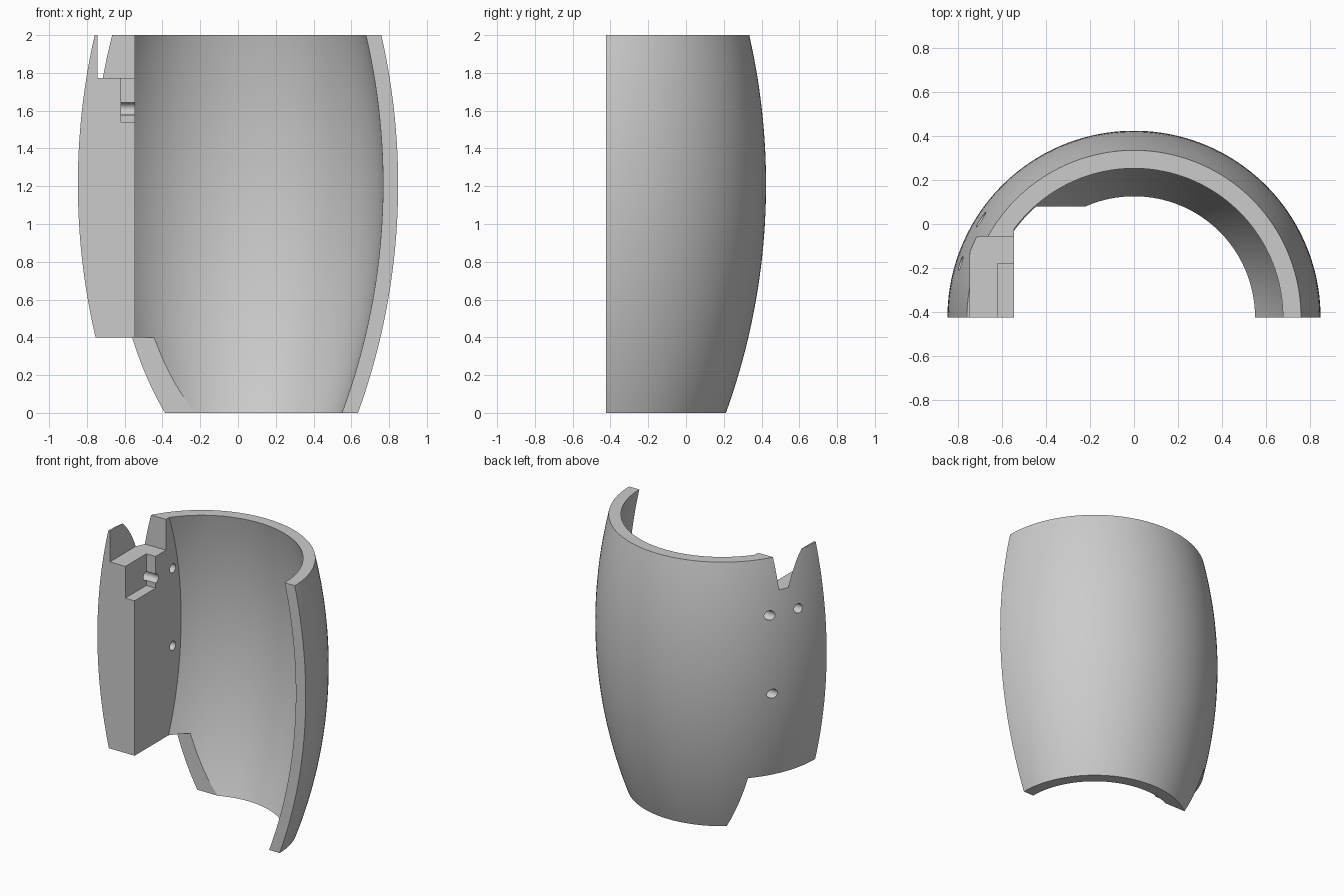
import bpy, bmesh, math
from mathutils import Matrix, Vector

cube = bpy.data.objects.get("Cube")
if cube:
    bpy.data.objects.remove(cube, do_unlink=True)

AXIS_Y = -0.424      # centre line of the barrel, also its flat front plane
BULGE_Z = 1.21       # height of the widest point
BULGE_R = 0.848
ARC_R = 3.55
WALL = 0.08
SEGMENTS = 144


def make_object(name, bm):
    bmesh.ops.recalc_face_normals(bm, faces=bm.faces)
    mesh = bpy.data.meshes.new(name)
    bm.to_mesh(mesh)
    bm.free()
    obj = bpy.data.objects.new(name, mesh)
    bpy.context.collection.objects.link(obj)
    return obj


def barrel(name, inset, z_low, z_high, rows=36):
    """Solid of revolution with an arc profile."""
    bm = bmesh.new()
    arc = ARC_R - inset
    rings = []
    for i in range(rows + 1):
        z = z_low + (z_high - z_low) * i / rows
        r = BULGE_R - ARC_R + math.sqrt(arc ** 2 - (z - BULGE_Z) ** 2)
        ring = []
        for j in range(SEGMENTS):
            a = math.tau * (j + 0.5) / SEGMENTS
            ring.append(bm.verts.new((r * math.cos(a), AXIS_Y + r * math.sin(a), z)))
        rings.append(ring)
    for low, high in zip(rings, rings[1:]):
        for j in range(SEGMENTS):
            k = (j + 1) % SEGMENTS
            bm.faces.new((low[j], low[k], high[k], high[j]))
    bm.faces.new(rings[0])
    bm.faces.new(rings[-1])
    return make_object(name, bm)


def box(name, low, high):
    low, high = Vector(low), Vector(high)
    bm = bmesh.new()
    bmesh.ops.create_cube(bm, size=1, matrix=Matrix.Translation((low + high) / 2)
                          @ Matrix.Diagonal((*(high - low), 1)))
    return make_object(name, bm)


def cross_pin(name, y, z):
    bm = bmesh.new()
    bmesh.ops.create_cone(bm, cap_ends=True, segments=32, radius1=0.033, radius2=0.033,
                          depth=0.6, matrix=Matrix.Translation((-0.7, y, z))
                          @ Matrix.Rotation(math.pi / 2, 4, "Y"))
    return make_object(name, bm)


def cut(target, cutter):
    """Subtract the cutter, then discard it."""
    cutter.hide_render = True
    mod = target.modifiers.new("cut", "BOOLEAN")
    mod.operation = "DIFFERENCE"
    mod.solver = "EXACT"
    mod.object = cutter
    bpy.context.view_layer.objects.active = target
    bpy.ops.object.modifier_apply(modifier=mod.name)
    bpy.data.objects.remove(cutter, do_unlink=True)


# Curved shell; the hollow stops at a flat side so a solid block remains there
shell = barrel("curved_shell", 0, 0, 2)
hollow = barrel("hollow_cutter", WALL, -0.1, 2.1)
cut(hollow, box("block_keeper", (-2, -2, -1), (-0.545, 2, 3)))
cut(shell, hollow)

# Front half, lower corner, top notch and hinge pocket
for name, low, high in (
    ("front_cutter", (-2, -2, -1), (2, AXIS_Y, 3)),
    ("lower_corner_cutter", (-1, -1, -0.2), (0, 0.08, 0.4)),
    ("top_notch_cutter", (-0.745, -1, 1.773), (-0.2, -0.06, 2.2)),
    ("pocket_cutter", (-0.62, -1, 1.54), (-0.2, -0.18, 1.9)),
):
    cut(shell, box(name, low, high))

# Cross holes through the block
for y, z in ((0.02, 1.61), (0.02, 1.04), (-0.18, 1.61)):
    cut(shell, cross_pin("hole_cutter", y, z))

# Material and shading
grey = bpy.data.materials.new("light_grey")
grey.use_nodes = True
colour = (0.6, 0.6, 0.6, 1)
grey.diffuse_color = colour
grey.node_tree.nodes["Principled BSDF"].inputs["Base Color"].default_value = colour
shell.data.materials.clear()
shell.data.materials.append(grey)

bpy.ops.object.select_all(action="DESELECT")
shell.select_set(True)
bpy.context.view_layer.objects.active = shell
bpy.ops.object.shade_smooth_by_angle(angle=math.radians(30))
